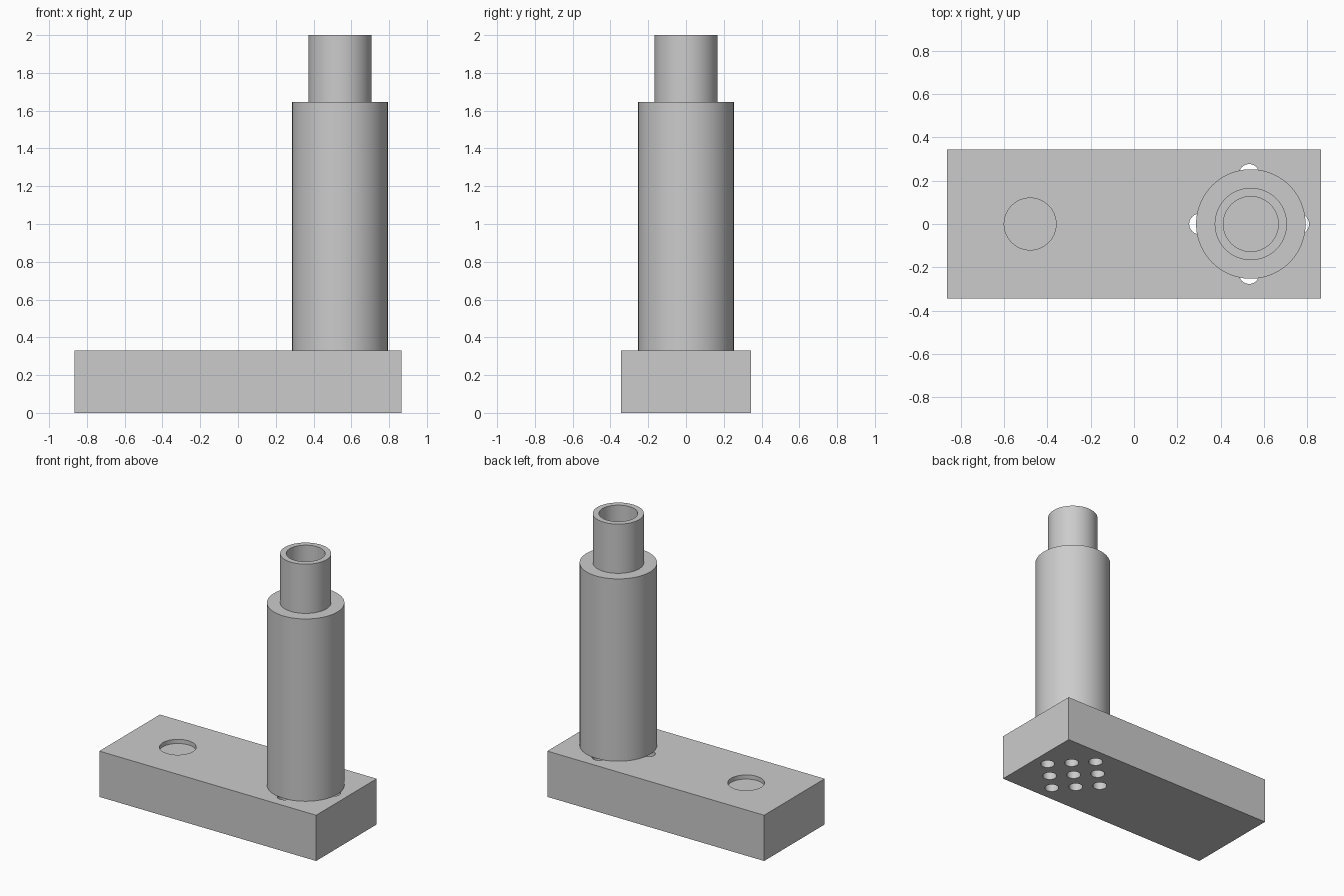
import bpy
import bmesh
from math import radians
from mathutils import Matrix, Vector

cube = bpy.data.objects.get("Cube")
if cube:
    bpy.data.objects.remove(cube, do_unlink=True)

BASE_TOP = 0.33
SHOULDER = 1.645
COLUMN_X = 0.54

grey = bpy.data.materials.new("plain_grey")
grey.use_nodes = True
grey.diffuse_color = (0.6, 0.6, 0.6, 1)
grey.node_tree.nodes["Principled BSDF"].inputs["Base Color"].default_value = (0.6, 0.6, 0.6, 1)


def finish(name, bm):
    bmesh.ops.recalc_face_normals(bm, faces=bm.faces[:])
    mesh = bpy.data.meshes.new(name)
    bm.to_mesh(mesh)
    bm.free()
    mesh.materials.append(grey)
    obj = bpy.data.objects.new(name, mesh)
    bpy.context.collection.objects.link(obj)
    return obj


def smooth(obj):
    bpy.ops.object.select_all(action='DESELECT')
    obj.select_set(True)
    bpy.context.view_layer.objects.active = obj
    bpy.ops.object.shade_smooth_by_angle(angle=radians(30))


def add_cylinder(bm, x, y, bottom, top, radius, sides):
    bmesh.ops.create_cone(bm, cap_ends=True, segments=sides, radius1=radius, radius2=radius,
                          depth=top - bottom,
                          matrix=Matrix.Translation((x, y, (bottom + top) / 2)))


def lathe(name, profile, x, sides=96):
    bm = bmesh.new()
    verts = [bm.verts.new((x + r, 0, z)) for r, z in profile]
    edges = [bm.edges.new(pair) for pair in zip(verts, verts[1:])]
    bmesh.ops.spin(bm, geom=verts + edges, cent=(x, 0, 0), axis=(0, 0, 1),
                   angle=radians(360), steps=sides, use_duplicate=False)
    bmesh.ops.remove_doubles(bm, verts=bm.verts[:], dist=1e-4)
    obj = finish(name, bm)
    smooth(obj)


# Base block
bm = bmesh.new()
bmesh.ops.create_cube(bm, size=1, matrix=Matrix.Translation((0, 0, BASE_TOP / 2))
                      @ Matrix.Diagonal((1.73, 0.69, BASE_TOP, 1)))
base = finish("base_block", bm)

# Cutter: shallow round recess and a diagonal grid of nine through holes
bm = bmesh.new()
add_cylinder(bm, -0.48, 0, BASE_TOP - 0.03, BASE_TOP + 0.1, 0.12, 64)
step = 0.115
for i in (-1, 0, 1):
    for j in (-1, 0, 1):
        add_cylinder(bm, 0.532 + (i + j) * step, (i - j) * step, -0.1, BASE_TOP + 0.1, 0.047, 32)
cutter = finish("hole_cutter", bm)
cutter.hide_render = True

cut = base.modifiers.new("holes", 'BOOLEAN')
cut.operation = 'DIFFERENCE'
cut.solver = 'EXACT'
cut.object = cutter
bpy.context.view_layer.objects.active = base
bpy.ops.object.modifier_apply(modifier=cut.name)
bpy.data.objects.remove(cutter, do_unlink=True)
smooth(base)

# Column with a hollow spigot on its shoulder
lathe("column_with_spigot",
      [(0, BASE_TOP), (0.253, BASE_TOP), (0.253, SHOULDER), (0.167, SHOULDER),
       (0.167, 2), (0.127, 2), (0.127, SHOULDER), (0, SHOULDER)], COLUMN_X)
